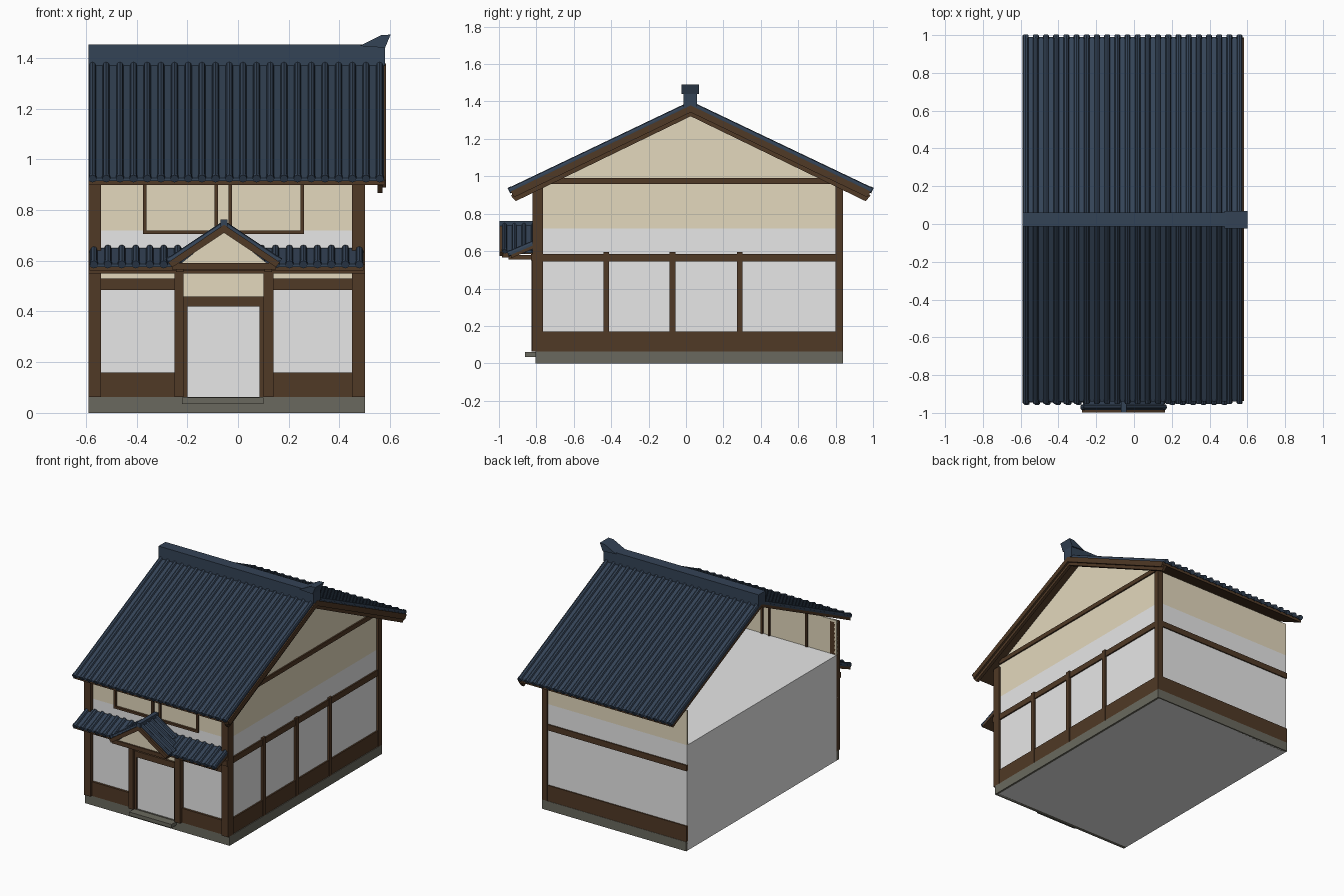
import bpy, bmesh, math
from mathutils import Vector

if "Cube" in bpy.data.objects:
    bpy.data.objects.remove(bpy.data.objects["Cube"])


def material(name, rgb):
    m = bpy.data.materials.new(name)
    m.diffuse_color = (*rgb, 1)
    m.use_nodes = True
    m.node_tree.nodes["Principled BSDF"].inputs["Base Color"].default_value = m.diffuse_color
    return m


WOOD = material("dark wood", (0.08, 0.041, 0.019))
PLASTER = material("cream plaster", (0.77, 0.69, 0.51))
PANEL = material("pale grey", (0.8, 0.8, 0.8))
STONE = material("stone", (0.144, 0.141, 0.112))
TILE = material("blue slate", (0.034, 0.056, 0.093))


def finish(name, bm, mat):
    bmesh.ops.recalc_face_normals(bm, faces=bm.faces)
    me = bpy.data.meshes.new(name)
    bm.to_mesh(me)
    bm.free()
    me.materials.append(mat)
    ob = bpy.data.objects.new(name, me)
    bpy.context.collection.objects.link(ob)
    return ob


def add_prism(bm, pts, sweep):
    """Extrude a closed outline of 3D points along a vector."""
    f = bm.faces.new([bm.verts.new(p) for p in pts])
    new = bmesh.ops.extrude_face_region(bm, geom=[f])["geom"]
    bmesh.ops.translate(bm, vec=sweep, verts=[v for v in new if isinstance(v, bmesh.types.BMVert)])


def prism(name, pts, sweep, mat):
    bm = bmesh.new()
    add_prism(bm, pts, sweep)
    return finish(name, bm, mat)


def box(name, x0, x1, y0, y1, z0, z1, mat):
    return prism(name, [(x0, y0, z0), (x1, y0, z0), (x1, y1, z0), (x0, y1, z0)], (0, 0, z1 - z0), mat)


def slope(name, top, low, sweep, count, r, under=0.02):
    """Sloping tile sheet with round rolls, end caps and a wooden underside."""
    top, low, sweep = Vector(top), Vector(low), Vector(sweep)
    down = Vector((0, 0, -1))
    bm = bmesh.new()
    add_prism(bm, [top, low, low + down * 0.012, top + down * 0.012], sweep)
    axis = (low - top).normalized()
    side = sweep.normalized()
    up = axis.cross(side)

    def roll(a, b, rad):
        ring = [a + side * rad * math.cos(t * math.pi / 4) + up * rad * math.sin(t * math.pi / 4) for t in range(8)]
        add_prism(bm, ring, b - a)

    for i in range(count):
        p = sweep * ((i + 0.3) / (count - 0.4))
        roll(top + p, low + p, r)
        roll(low + p - axis * 0.012, low + p + axis * 0.008, r * 1.15)
    finish(name + "_tiles", bm, TILE)
    s = top + down * 0.012
    e = low + down * 0.012 - axis * 0.01
    prism(name + "_underside", [s, e, e + down * under, s + down * under], sweep, WOOD)


# Pale core block, open attic above it
box("core_block", -0.59, 0.485, -0.79, 0.83, 0.0, 0.72, PANEL)

# Stone footing on three sides and the door step
box("footing_front", -0.59, 0.50, -0.805, -0.78, 0, 0.063, STONE)
box("footing_right", 0.47, 0.50, -0.805, 0.84, 0, 0.063, STONE)
box("footing_back", -0.59, 0.50, 0.82, 0.84, 0, 0.063, STONE)
box("door_step", -0.22, 0.10, -0.86, -0.80, 0.035, 0.06, STONE)

# Upper plaster walls
box("upper_front_wall", -0.59, 0.485, -0.79, -0.78, 0.72, 0.955, PLASTER)
box("upper_back_wall", -0.59, 0.485, 0.82, 0.83, 0.72, 0.955, PLASTER)
prism("gable_wall", [(0.475, -0.79, 0.72), (0.475, 0.83, 0.72), (0.475, 0.83, 0.965),
                     (0.475, 0.025, 1.35), (0.475, -0.79, 0.955)], (0.01, 0, 0), PLASTER)

# Corner posts
box("front_left_post", -0.59, -0.54, -0.82, -0.78, 0.063, 0.94, WOOD)
box("front_right_post", 0.45, 0.50, -0.82, -0.765, 0.063, 0.94, WOOD)
box("back_right_post", 0.46, 0.50, 0.80, 0.84, 0.063, 0.95, WOOD)

# Right wall timber
box("right_wainscot", 0.48, 0.495, -0.77, 0.80, 0.063, 0.17, WOOD)
box("right_middle_beam", 0.48, 0.495, -0.77, 0.80, 0.545, 0.585, WOOD)
box("right_gable_beam", 0.47, 0.495, -0.77, 0.80, 0.96, 0.99, WOOD)
for y in (-0.427, -0.072, 0.287):
    box("right_stud", 0.48, 0.50, y - 0.015, y + 0.015, 0.063, 0.595, WOOD)

# Back wall timber
box("back_wainscot", -0.59, 0.46, 0.82, 0.838, 0.063, 0.17, WOOD)
box("back_beam", -0.59, 0.46, 0.82, 0.838, 0.545, 0.585, WOOD)

# Shop front: wainscots, beams, plaster strips
for side, x0, x1 in (("left", -0.54, -0.25), ("right", 0.14, 0.45)):
    box(side + "_front_wainscot", x0, x1, -0.805, -0.78, 0.063, 0.16, WOOD)
    box(side + "_front_beam", x0, x1, -0.805, -0.78, 0.485, 0.53, WOOD)
    box(side + "_front_plaster", x0, x1, -0.794, -0.785, 0.53, 0.56, PLASTER)
for x0, x1 in ((-0.25, -0.215), (0.10, 0.14)):
    box("door_post", x0, x1, -0.825, -0.78, 0.063, 0.56, WOOD)
for x0, x1 in ((-0.215, -0.20), (0.085, 0.10)):
    box("door_jamb", x0, x1, -0.81, -0.78, 0.063, 0.43, WOOD)
box("door", -0.20, 0.085, -0.797, -0.788, 0.063, 0.42, PANEL)
box("door_lintel", -0.215, 0.10, -0.81, -0.78, 0.42, 0.46, WOOD)
box("door_plaster", -0.215, 0.10, -0.796, -0.787, 0.46, 0.56, PLASTER)
box("canopy_beam", -0.59, 0.50, -0.83, -0.78, 0.55, 0.585, WOOD)

# Upper window frames
for x in (-0.368, -0.085, -0.03, 0.253):
    box("window_upright", x - 0.007, x + 0.007, -0.805, -0.77, 0.705, 0.95, WOOD)
box("window_sill", -0.375, 0.26, -0.805, -0.77, 0.705, 0.72, WOOD)

# Main roof
RY, RZ, EZ = 0.025, 1.387, 0.927
for side, ey in (("front", -0.94), ("back", 0.99)):
    slope(side + "_roof", (-0.59, RY, RZ), (-0.59, ey, EZ), (1.165, 0, 0), 22, 0.014)
    s = -1 if side == "front" else 1
    # Two stepped bargeboards on the right verge
    for nm, x, w, a, b in (("outer", 0.563, 0.02, 0.008, 0.045), ("inner", 0.55, 0.02, 0.03, 0.066)):
        prism(side + "_" + nm + "_bargeboard",
              [(x, RY, RZ - a), (x, ey - s * 0.003, EZ - a), (x, ey - s * (0.003 + b * 0.4), EZ - b + 0.006),
               (x, RY, RZ - b)], (w, 0, 0), WOOD)

# Ridge cap and its flared end
box("ridge_cap", -0.59, 0.58, -0.014, 0.06, 1.37, 1.452, TILE)
prism("ridge_end", [(0.48, -0.025, 1.447), (0.58, -0.025, 1.44), (0.602, -0.025, 1.492), (0.565, -0.025, 1.49)],
      (0, 0.094, 0), TILE)

# Pent canopy over the shop front
slope("canopy", (-0.585, -0.80, 0.65), (-0.585, -0.945, 0.588), (1.08, 0, 0), 20, 0.014, 0.018)

# Porch gable over the door
CX = -0.055
for side, s in (("left", -1), ("right", 1)):
    slope("porch_" + side, (CX, -0.985, 0.745), (CX + s * 0.215, -0.985, 0.602), (0, 0.185, 0), 4, 0.012, 0.012)
    prism("porch_" + side + "_bargeboard",
          [(CX, -0.998, 0.742), (CX + s * 0.22, -0.998, 0.594), (CX + s * 0.205, -0.998, 0.574),
           (CX, -0.998, 0.71)], (0, 0.02, 0), WOOD)
prism("porch_gable", [(CX - 0.17, -0.975, 0.59), (CX + 0.17, -0.975, 0.59), (CX, -0.975, 0.725)],
      (0, 0.02, 0), PLASTER)
box("porch_beam", CX - 0.205, CX + 0.205, -0.985, -0.95, 0.565, 0.592, WOOD)
for s in (-1, 1):
    box("porch_bracket", CX + s * 0.175 - 0.015, CX + s * 0.175 + 0.015, -0.95, -0.79, 0.555, 0.58, WOOD)
box("porch_ridge", CX - 0.014, CX + 0.014, -0.998, -0.80, 0.735, 0.762, TILE)
